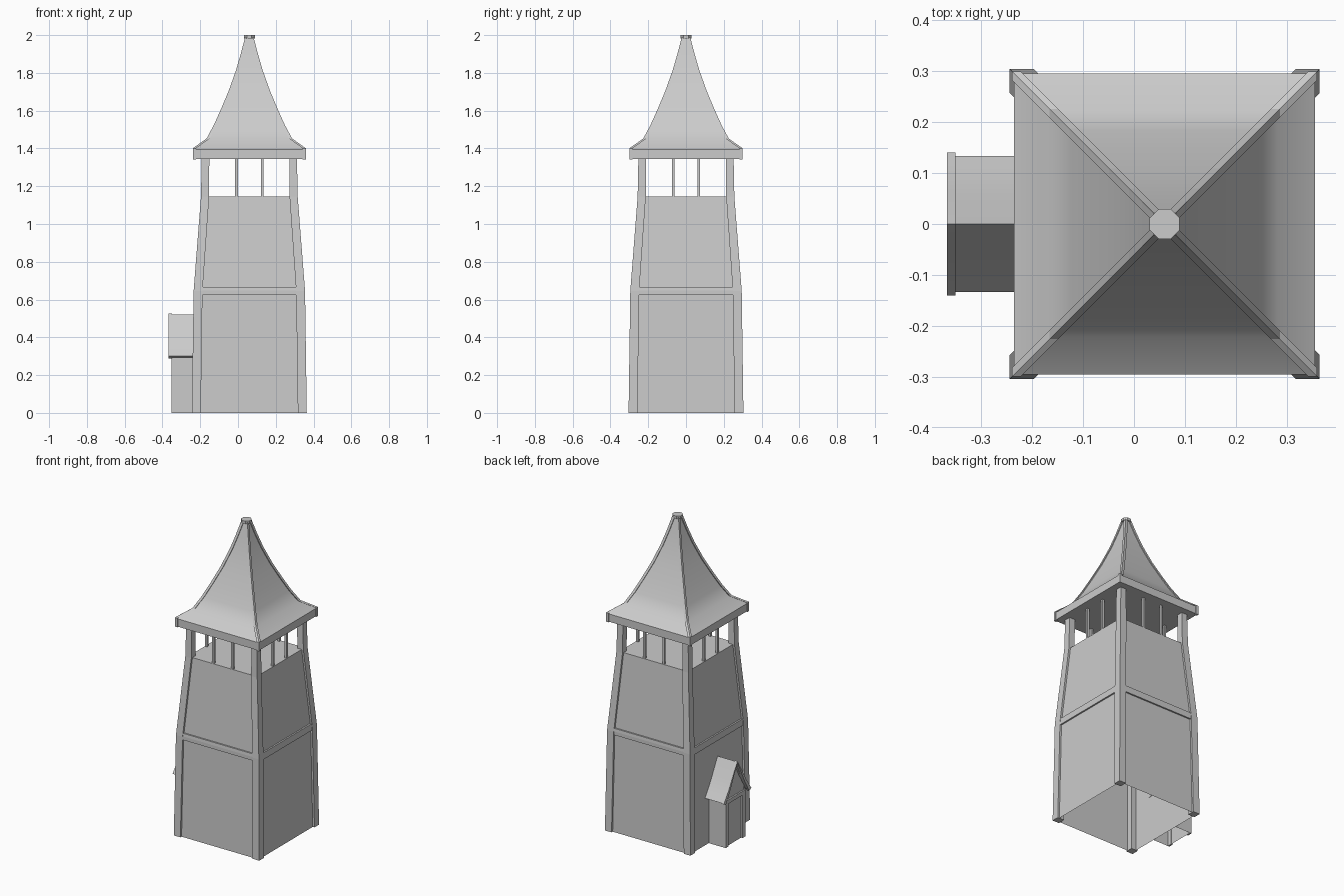
import bpy, bmesh, math

if "Cube" in bpy.data.objects:
    bpy.data.objects.remove(bpy.data.objects["Cube"])

CX = 0.06  # tower axis


def make_object(name, bm, smooth=False):
    bmesh.ops.recalc_face_normals(bm, faces=bm.faces)
    me = bpy.data.meshes.new(name)
    bm.to_mesh(me)
    bm.free()
    ob = bpy.data.objects.new(name, me)
    bpy.context.collection.objects.link(ob)
    if smooth:
        bpy.ops.object.select_all(action='DESELECT')
        ob.select_set(True)
        bpy.context.view_layer.objects.active = ob
        bpy.ops.object.shade_smooth_by_angle(angle=math.radians(30))
    return ob


def loft(bm, rings, first=True, last=True, closed=True):
    """Skin a list of equal-length point rings, optionally capping the ends."""
    vs = [[bm.verts.new(p) for p in r] for r in rings]
    n = len(rings[0])
    for a, b in zip(vs, vs[1:]):
        for i in range(n if closed else n - 1):
            j = (i + 1) % n
            bm.faces.new((a[i], a[j], b[j], b[i]))
    if first:
        bm.faces.new(vs[0])
    if last:
        bm.faces.new(vs[-1])


def rect(x0, x1, y0, y1, z):
    return [(x0, y0, z), (x1, y0, z), (x1, y1, z), (x0, y1, z)]


def square(h, z):
    return rect(CX - h, CX + h, -h, h, z)


def box(bm, x0, x1, y0, y1, z0, z1):
    loft(bm, [rect(x0, x1, y0, y1, z0), rect(x0, x1, y0, y1, z1)])


CORNERS = [(sx, sy) for sx in (-1, 1) for sy in (-1, 1)]

# Tapered walls, open underneath, with the belfry floor on top
bm = bmesh.new()
loft(bm, [square(0.292, 0), square(0.283, 0.645), square(0.244, 1.145)], first=False)
make_object("tower_walls", bm)

# Corner posts following the taper, running up to the roof
bm = bmesh.new()
for sx, sy in CORNERS:
    rings = []
    for o, w, z in ((0.304, 0.047, 0), (0.295, 0.047, 0.645),
                    (0.256, 0.043, 1.145), (0.252, 0.04, 1.35)):
        i = o - w
        rings.append(rect(CX + sx * i, CX + sx * o, sy * i, sy * o, z))
    loft(bm, rings)
make_object("corner_posts", bm)

# Horizontal beam around the waist
bm = bmesh.new()
loft(bm, [square(0.28, 0.625), square(0.293, 0.625), square(0.293, 0.648),
          square(0.291, 0.667), square(0.278, 0.667)], first=False, last=False)
make_object("waist_beam", bm)

# Slim belfry balusters, two on each side
bm = bmesh.new()
t, d = 0.007, 0.235
for s in (-1, 1):
    for o in (-0.068, 0.068):
        for x, y in ((o, s * d), (s * d, o)):
            box(bm, CX + x - t, CX + x + t, y - t, y + t, 1.14, 1.35)
make_object("belfry_balusters", bm)

# Flared spire roof with flat eave band
curve = [(0.295, 1.395), (0.222, 1.447), (0.183, 1.52), (0.145, 1.605),
         (0.105, 1.70), (0.066, 1.81), (0.04, 1.90), (0.018, 1.985)]
bm = bmesh.new()
loft(bm, [square(0.295, 1.345)] + [square(h, z) for h, z in curve])
make_object("spire_roof", bm, smooth=True)

# Hip strips along the four roof edges
bm = bmesh.new()
for sx, sy in CORNERS:
    rings = []
    for h, z in [(0.295, 1.342)] + [(h, z + 0.006) for h, z in curve]:
        i, o = h - 0.013, h + 0.004
        rings.append(rect(CX + sx * i, CX + sx * o, sy * i, sy * o, z))
    loft(bm, rings)
make_object("hip_strips", bm)

# Octagonal cap
bm = bmesh.new()
ring = lambda z: [(CX + 0.0315 * math.cos(math.pi * (k + .5) / 4),
                   0.0315 * math.sin(math.pi * (k + .5) / 4), z) for k in range(8)]
loft(bm, [ring(1.983), ring(2.0)])
make_object("spire_cap", bm)

# Porch walls with gable front, open underneath
half = [(0.10, 0), (0.10, 0.335), (0.05, 0.405)]
prof = [(-y, z) for y, z in half] + [(0, 0.50)] + half[::-1]
bm = bmesh.new()
loft(bm, [[(x, y, z) for y, z in prof] for x in (-0.343, -0.232)], last=False, closed=False)
make_object("porch_walls", bm)

# Door frame on the porch front
bm = bmesh.new()
for s in (-1, 1):
    y0, y1 = sorted((s * 0.07, s * 0.10))
    box(bm, -0.353, -0.342, y0, y1, 0, 0.30)
box(bm, -0.353, -0.342, -0.10, 0.10, 0.275, 0.30)
make_object("porch_door_frame", bm)


# Curved gable roof and its thicker front trim
def gable(name, x0, x1, grow, thick):
    side = [(0.133, 0.300), (0.112, 0.33), (0.085, 0.368), (0.055, 0.42), (0.027, 0.47)]
    top = [(-y - grow, z) for y, z in side] + [(0, 0.52 + grow * 0.7)]
    top += [(y + grow, z) for y, z in side[::-1]]
    under = [(y * (1 - thick / 0.133), z - thick * 0.6) for y, z in top[::-1]]
    bm = bmesh.new()
    loft(bm, [[(x, y, z) for y, z in top + under] for x in (x0, x1)])
    make_object(name, bm, smooth=True)


gable("porch_roof", -0.352, -0.225, 0, 0.012)
gable("porch_roof_trim", -0.367, -0.350, 0.007, 0.02)
